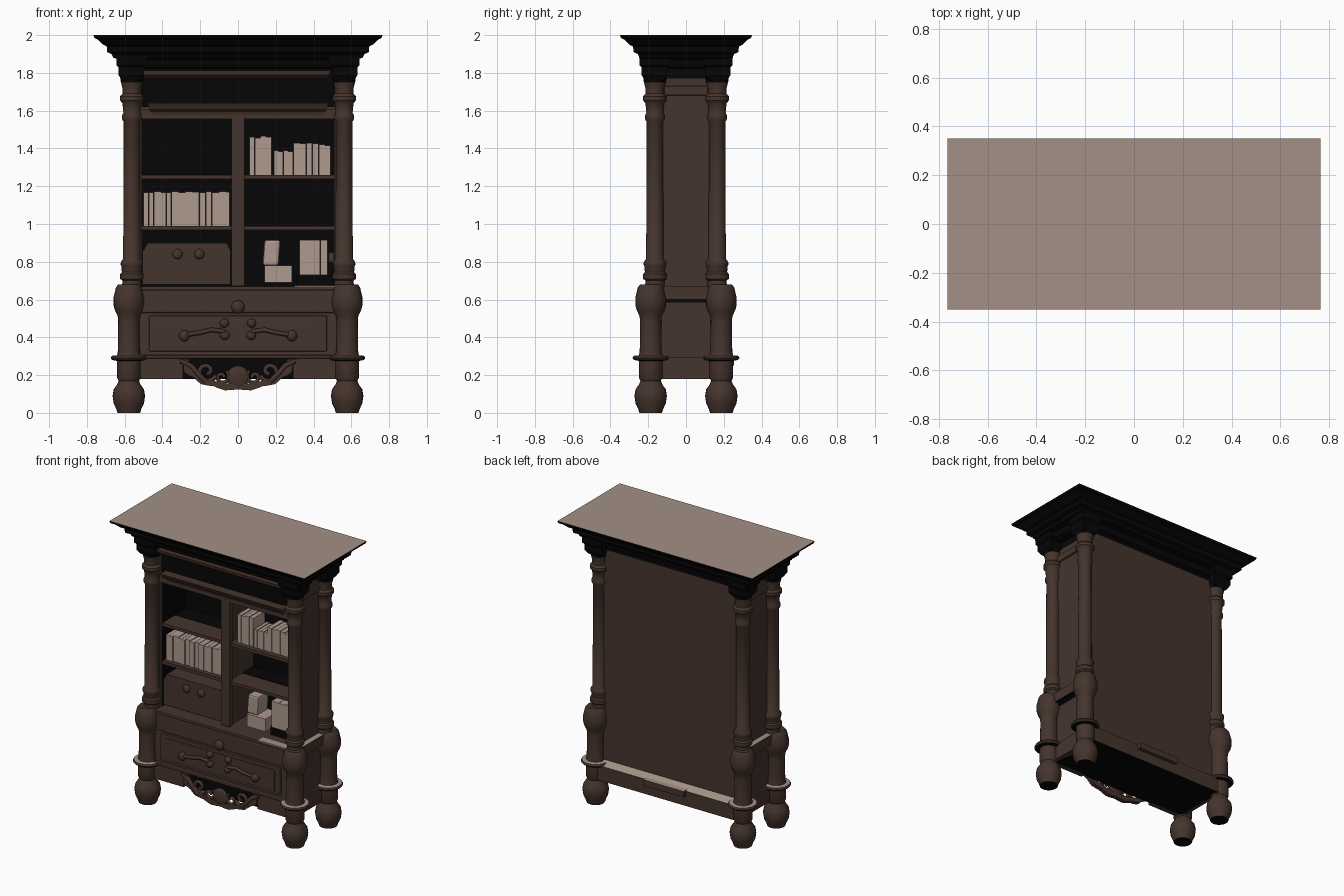
import bpy, bmesh, math, random
from mathutils import Vector

if "Cube" in bpy.data.objects:
    bpy.data.objects.remove(bpy.data.objects["Cube"])
random.seed(4)


def mat(name, col):
    m = bpy.data.materials.new(name)
    m.diffuse_color = (*col, 1)
    m.use_nodes = True
    m.node_tree.nodes["Principled BSDF"].inputs["Base Color"].default_value = m.diffuse_color
    return m


BROWN = mat("dark brown wood", (0.060, 0.034, 0.026))
BLACK = mat("black recess", (0.002, 0.0017, 0.0017))
TAN = mat("pale tan", (0.37, 0.28, 0.235))
BOOK = mat("book paper tan", (0.42, 0.32, 0.27))


def finish(name, bm, mats, rule=None, smooth=False):
    """Turn a bmesh into an object; rule(face) picks the material index, -1 drops a hidden face."""
    bmesh.ops.recalc_face_normals(bm, faces=bm.faces)
    bm.normal_update()
    drop = []
    for f in bm.faces:
        k = rule(f) if rule else 0
        if k < 0:
            drop.append(f)
        else:
            f.material_index = k
    bmesh.ops.delete(bm, geom=drop, context='FACES')
    me = bpy.data.meshes.new(name)
    bm.to_mesh(me)
    bm.free()
    ob = bpy.data.objects.new(name, me)
    bpy.context.collection.objects.link(ob)
    for m in mats:
        me.materials.append(m)
    if smooth:
        bpy.ops.object.select_all(action='DESELECT')
        ob.select_set(True)
        bpy.context.view_layer.objects.active = ob
        bpy.ops.object.shade_smooth_by_angle(angle=math.radians(40))
    return ob


def box(name, x0, x1, y0, y1, z0, z1, mats=(BROWN,), rule=None, bevel=0.0, tilt=0.0):
    bm = bmesh.new()
    bmesh.ops.create_cube(bm, size=1)
    for v in bm.verts:
        v.co = Vector(((x0 + x1) / 2 + v.co.x * (x1 - x0) + tilt * (v.co.z + .5),
                       (y0 + y1) / 2 + v.co.y * (y1 - y0),
                       (z0 + z1) / 2 + v.co.z * (z1 - z0)))
    if bevel:
        bmesh.ops.bevel(bm, geom=bm.edges[:], offset=bevel, segments=2, affect='EDGES', profile=0.5)
    return finish(name, bm, mats, rule)


def skin(rings, rule, name, mats, smooth=False, bm=None):
    n = len(rings[0])
    for a, b in zip(rings, rings[1:]):
        for i in range(n):
            bm.faces.new((a[i], a[(i + 1) % n], b[(i + 1) % n], b[i]))
    bm.faces.new(rings[0])
    bm.faces.new(rings[-1])
    return finish(name, bm, mats, rule, smooth)


def lathe(name, prof, cx, cy, mats, rule=None, n=24):
    bm = bmesh.new()
    rings = [[bm.verts.new((cx + r * math.cos(math.tau * i / n), cy + r * math.sin(math.tau * i / n), z))
              for i in range(n)] for r, z in prof]
    return skin(rings, rule, name, mats, True, bm)


def stack(name, prof, cx, cy, dx, mats, rule=None):
    """Rectangular moulding: prof = (half depth, z), half width = half depth + dx."""
    bm = bmesh.new()
    rings = [[bm.verts.new((cx + sx * (h + dx), cy + sy * h, z))
              for sx, sy in ((-1, -1), (1, -1), (1, 1), (-1, 1))] for h, z in prof]
    return skin(rings, rule, name, mats, False, bm)


def extrude_x(name, yz, x0, x1, mats=(BROWN,), rule=None, inset=0.0):
    """Sweep a y-z profile along x; inset shortens the ends towards the bottom."""
    bm = bmesh.new()
    zt = max(z for _, z in yz)
    ends = [[bm.verts.new((x + s * inset * (zt - z), y, z)) for y, z in yz] for x, s in ((x0, 1), (x1, -1))]
    return skin(ends, rule, name, mats, False, bm)


def blob(name, x, y, z, rx, ry, rz):
    bm = bmesh.new()
    bmesh.ops.create_uvsphere(bm, u_segments=16, v_segments=10, radius=1)
    for v in bm.verts:
        v.co = Vector((x + v.co.x * rx, y + v.co.y * ry, z + v.co.z * rz))
    return finish(name, bm, (BROWN,), None, True)


def tube(name, pts, r):
    cu = bpy.data.curves.new(name, 'CURVE')
    cu.dimensions = '3D'
    cu.bevel_depth, cu.bevel_resolution, cu.use_fill_caps = r, 2, True
    sp = cu.splines.new('POLY')
    sp.points.add(len(pts) - 1)
    for p, c in zip(sp.points, pts):
        p.co = (*c, 1)
    cu.materials.append(BROWN)
    bpy.context.collection.objects.link(bpy.data.objects.new(name, cu))


up = lambda f: f.normal.z > 0.9
down = lambda f: f.normal.z < -0.9
mid = lambda f: f.calc_center_median()
front_only = lambda f: 0 if f.normal.y < -.9 else -1

# Cornice and the blocks over each column
cornice = [(.18, 1.82), (.197, 1.83), (.205, 1.87), (.245, 1.88), (.255, 1.90), (.278, 1.91),
           (.28, 1.94), (.30, 1.95), (.325, 1.975), (.345, 1.985), (.35, 2.0)]
stack("cornice", cornice, 0, 0, .415, (BLACK, TAN), lambda f: int(up(f) and mid(f).z > 1.99))
block = [(.05, 1.76), (.062, 1.78), (.068, 1.79), (.068, 1.83), (.078, 1.84), (.08, 1.89)]

# Turned columns: lower leg and upper shaft
leg = [(.06, 0), (.066, .02), (.08, .05), (.086, .09), (.08, .125), (.062, .15), (.054, .17), (.062, .185),
       (.062, .275), (.088, .28), (.096, .29), (.09, .302), (.062, .305), (.058, .33), (.056, .49), (.06, .515),
       (.074, .545), (.081, .57), (.081, .61), (.074, .64), (.068, .665), (.056, .68)]
shaft = [(.052, .66), (.05, .70), (.062, .71), (.062, .735), (.053, .745), (.055, .775), (.06, .785), (.058, .80),
         (.046, .815), (.043, 1.54), (.052, 1.555), (.052, 1.575), (.045, 1.59), (.05, 1.64), (.063, 1.655),
         (.063, 1.675), (.05, 1.69), (.05, 1.72), (.058, 1.75), (.064, 1.79)]
ends = lambda f: abs(f.normal.z) > .99 and len(f.verts) > 4
for sx in (-1, 1):
    for sy in (-1, 1):
        lathe("turned_leg", leg, sx * .578, sy * .187, (BROWN, TAN, BLACK),
              lambda f: 2 if down(f) else int(f.normal.z > .8 and .29 < mid(f).z < .31))
        lathe("column_shaft", shaft, sx * .562, sy * .165, (BROWN, TAN, BLACK),
              lambda f: -1 if ends(f) else 2 if mid(f).z > 1.75 else int(f.normal.z > .7 and mid(f).z < .75))
        stack("column_block", block, sx * .565, sy * .168, 0, (BLACK,), lambda f: -1 if up(f) else 0)

# Carcass side walls, back and dark lining
no_caps = lambda f: -1 if abs(f.normal.z) > .9 else 0
for s in (-1, 1):
    box("side_panel", *sorted((s * .515, s * .55)), -.15, .17, .66, 1.77, rule=no_caps)
    box("side_panel_top", *sorted((s * .515, s * .55)), -.15, .17, 1.77, 1.85, (BLACK,), no_caps)
    box("side_top_rail", *sorted((s * .54, s * .562)), -.14, .14, 1.68, 1.73, bevel=.006)
    box("side_middle_rail", *sorted((s * .54, s * .59)), -.15, .15, .60, .67, (BROWN, BLACK, TAN),
        lambda f: 1 if down(f) else 2 * up(f))
    box("side_shadow_gap", *sorted((s * .55, s * .56)), -.15, .15, .585, .60, (BLACK,))
    box("inner_side_lining", *sorted((s * .508, s * .514)), -.125, .15, .67, 1.6, (BLACK,),
        lambda f: 0 if f.normal.x * mid(f).x < -.1 else -1)
no_front = lambda f: -1 if f.normal.y < -.9 else 0
box("back_panel", -.55, .55, .165, .178, .29, 1.8, rule=no_front)
box("back_panel_top", -.55, .55, .165, .178, 1.8, 1.85, (BLACK,), no_front)
box("inner_back_lining", -.51, .51, .145, .15, .67, 1.6, (BLACK,), front_only)
box("inner_ceiling", -.51, .51, -.12, .15, 1.6, 1.605, (BLACK,), lambda f: 0 if down(f) else -1)

# Upper front: frieze, bands, rail, divider, shelves
box("frieze", -.51, .51, -.125, -.10, 1.62, 1.85, (BLACK,), front_only)
extrude_x("frieze_band", [(-.12, 1.77), (-.17, 1.77), (-.195, 1.79), (-.2, 1.812), (-.12, 1.812)], -.51, .49, inset=.4)
extrude_x("top_rail", [(-.11, 1.58), (-.145, 1.58), (-.15, 1.595), (-.175, 1.61), (-.19, 1.64), (-.11, 1.64)],
          -.48, .48, inset=.4)
box("top_rail_core", -.515, .515, -.142, -.10, 1.555, 1.61)
box("divider", -.035, .035, -.145, -.11, .67, 1.57, bevel=.006)
box("divider_wall", -.02, .02, -.11, .145, .67, 1.6, rule=lambda f: 0 if abs(f.normal.x) > .9 else -1)
for s in (-1, 1):
    for z in (.98, 1.25):
        a, b = sorted((s * .02, s * .51))
        box("shelf", a, b, -.125, .147, z - .012, z + .01, (BROWN, BLACK), down)
    z = 1.25 if s < 0 else .98
    box("shelf_dark_back", a, b, .02, .147, z + .01, z + .013, (BLACK,))
box("shelf_drawer", -.505, -.04, -.115, .10, .68, .86)
extrude_x("shelf_drawer_top", [(-.115, .86), (-.115, .90), (.10, .90), (.10, .86)], -.48, -.06, inset=-.5)
for x in (-.32, -.205):
    blob("shelf_drawer_knob", x, -.12, .84, .027, .018, .027)

# Books
x = -.5
while x < -.06:
    w = random.uniform(.024, .04)
    box("book", x, min(x + w - .001, -.045), -.09 + random.uniform(-.006, .006), .05, .99,
        1.168 + random.uniform(-.004, .006), (BOOK,))
    x += w
for x0, x1, h in ((.06, .118, 1.46), (.12, .178, 1.465), (.19, .238, 1.39), (.24, .29, 1.39), (.295, .36, 1.43),
                  (.362, .425, 1.43), (.43, .49, 1.42)):
    xm = (x0 + x1) / 2
    box("book", x0, xm - .0005, -.09, .05, 1.26, h, (BOOK,))
    box("book", xm + .0005, x1, -.086, .05, 1.26, h - .005, (BOOK,))
box("book_block", .14, .285, -.10, .04, .69, .78, (BOOK,))
box("leaning_book", .13, .215, -.09, .03, .78, .915, (BOOK,), bevel=.012, tilt=.01)
box("book_stand", .31, .5, -.08, .05, .67, .73, (BLACK,))
for x0, x1 in ((.325, .38), (.382, .435), (.437, .475)):
    box("book", x0, x1, -.09, .04, .73, .915, (BOOK,))
box("bookend", .48, .507, -.11, .02, .8, .85)

# Lower cabinet: drawer case, ledge, drawer front and handles
box("drawer_case", -.55, .55, -.185, .17, .285, .655, rule=lambda f: -1 if down(f) or f.normal.y > .9 else 0)
box("case_ledge", -.545, .545, -.2, .15, .65, .67, bevel=.004)
box("ledge_highlight", .30, .53, -.203, -.15, .668, .674, (TAN,))
box("case_upper_band", -.51, .51, -.2, -.18, .53, .65, bevel=.008)
box("drawer_frame", -.47, .47, -.2, -.18, .325, .515, bevel=.006)
box("drawer_panel", -.43, .43, -.208, -.195, .345, .495, bevel=.005)
blob("lock_knob", 0, -.21, .56, .035, .025, .035)
for s in (-1, 1):
    blob("drawer_knob", s * .072, -.212, .475, .024, .022, .024)
    blob("handle_inner", s * .07, -.215, .41, .026, .022, .024)
    blob("handle_outer", s * .285, -.215, .408, .028, .024, .03)
    tube("handle_bar", [(s * .07, -.22, .43), (s * .14, -.225, .44), (s * .2, -.225, .425), (s * .285, -.22, .412)], .012)

# Plinth with its rear ledge
for s in (-1, 1):
    box("plinth_front", *sorted((s * .29, s * .54)), -.195, -.16, .18, .29)
    box("plinth_side", *sorted((s * .52, s * .565)), -.19, .19, .18, .295)
box("plinth_core", -.54, .54, -.17, .23, .18, .285, (BROWN, BLACK),
    lambda f: -1 if up(f) else int(down(f) or f.normal.y < -.9))
extrude_x("back_ledge", [(.17, .285), (.17, .31), (.178, .31), (.23, .285)], -.54, .54, (BROWN, TAN),
          lambda f: -1 if down(f) else int(f.normal.z > .3))
box("plinth_moulding", -.56, .56, -.21, -.15, .288, .306, bevel=.005)
box("back_plate", -.16, .16, .18, .255, .25, .292, (BROWN, TAN), lambda f: int(up(f)))

# Pierced apron ornament: arched band, scrolls and shell
bm = bmesh.new()
N, loops = 28, []
for i in range(N + 1):
    a = math.pi * (1 + i / N)
    wob = 1 + .03 * math.cos(14 * a)
    loops.append([bm.verts.new((rx * math.cos(a), y, .285 + rz * math.sin(a))) for rx, rz, y in
                  ((.305 * wob, .165 * wob, -.175), (.305 * wob, .165 * wob, -.205), (.26, .132, -.205), (.26, .132, -.175))])
skin(loops, None, "apron_band", (BROWN,), False, bm)
for s in (-1, 1):
    spiral = lambda cx, cz, r, t: [(s * (cx + r * (1 - k / 22) * math.cos(t + k * .42)), -.195,
                                    cz + r * (1 - k / 22) * math.sin(t + k * .42)) for k in range(19)]
    tube("apron_scroll", spiral(.165, .22, .055, 3.6), .012)
    tube("apron_small_scroll", spiral(.085, .19, .04, 2.2), .010)
    tube("apron_leaf", [(s * .3, -.195, .275), (s * .25, -.2, .25), (s * .22, -.2, .215), (s * .17, -.2, .165)], .014)
blob("apron_shell", 0, -.195, .19, .06, .018, .06)
